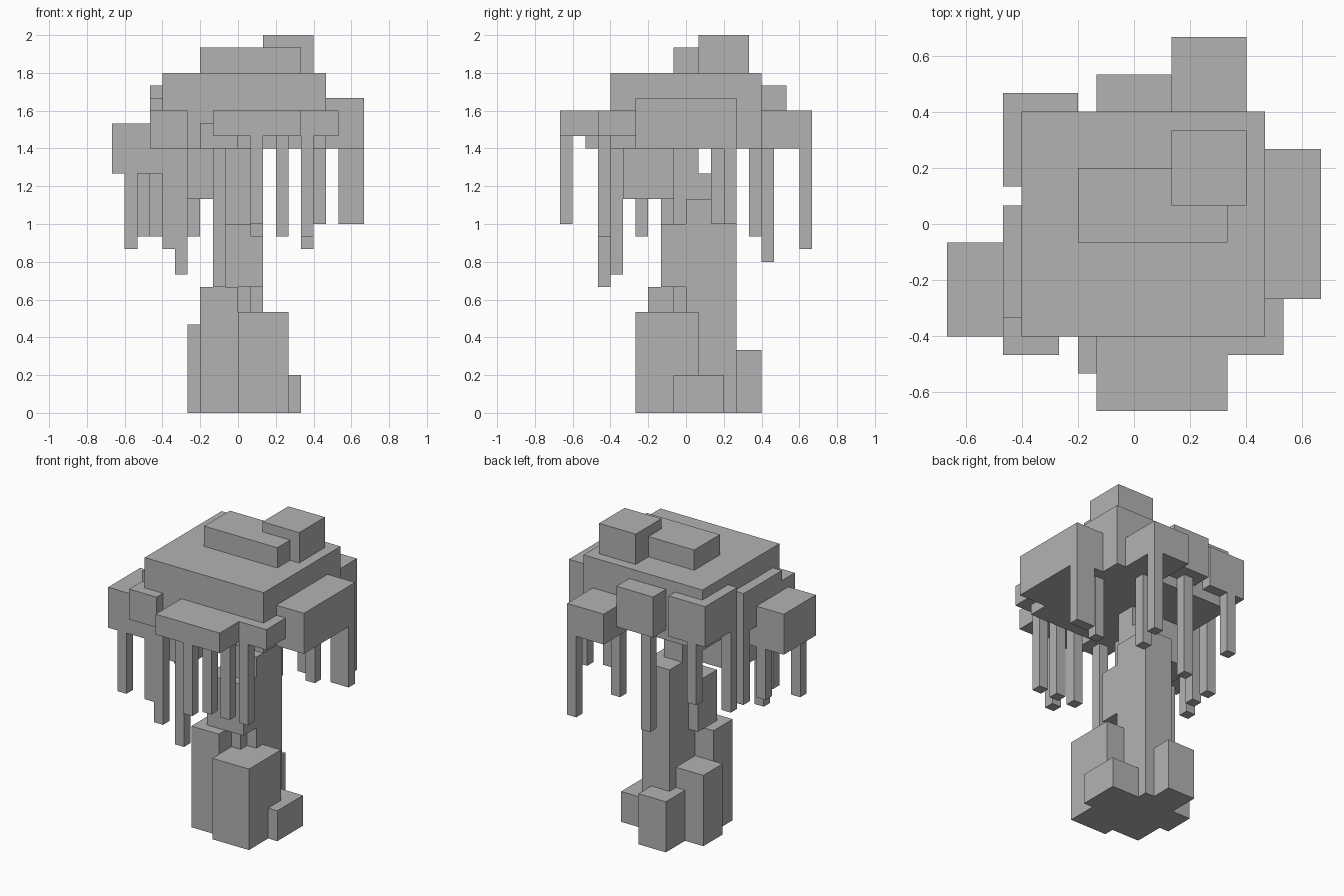
import bpy
import bmesh

UNIT = 1 / 15  # the whole tree sits on a grid of fifteen cells per unit

cube = bpy.data.objects.get("Cube")
if cube:
    bpy.data.objects.remove(cube, do_unlink=True)

grey = bpy.data.materials.new("plain grey")
grey.use_nodes = True
shade = (0.45, 0.45, 0.45, 1)
grey.diffuse_color = shade
grey.node_tree.nodes["Principled BSDF"].inputs["Base Color"].default_value = shade


def box(name, x, y, z):
    """Block spanning the given (low, high) grid ranges."""
    mesh = bpy.data.meshes.new(name)
    bm = bmesh.new()
    bmesh.ops.create_cube(bm, size=1)
    for vert in bm.verts:
        vert.co = [UNIT * (span[0] if c < 0 else span[1])
                   for c, span in zip(vert.co, (x, y, z))]
    bm.to_mesh(mesh)
    bm.free()
    mesh.materials.append(grey)
    block = bpy.data.objects.new(name, mesh)
    bpy.context.collection.objects.link(block)
    return block


# Trunk, stepping up towards the crown
box("trunk_column", x=(-1, 2), y=(0, 4), z=(0, 17))
box("trunk_bulge", x=(-2, 2), y=(-2, 1), z=(10, 15))
box("trunk_ridge", x=(-1, 1), y=(-1, 0), z=(0, 10))
box("trunk_neck", x=(-1, 1), y=(-1, 1), z=(15, 21))
box("trunk_fork", x=(-1, 1), y=(0, 2), z=(15, 19))

# Roots around the foot of the trunk
box("root_front_left", x=(0, 4), y=(-4, 1), z=(0, 8))
box("root_front_right", x=(-3, 0), y=(-3, 0), z=(0, 10))
box("root_right", x=(-4, -1), y=(0, 3), z=(0, 7))
box("root_back", x=(-2, 1), y=(3, 6), z=(0, 5))
box("root_left", x=(2, 5), y=(-1, 3), z=(0, 3))

# Crown and the blocks stacked on it
box("crown", x=(-6, 7), y=(-6, 6), z=(21, 27))
box("crown_upper_ledge", x=(-3, 5), y=(-1, 3), z=(27, 29))
box("crown_top", x=(2, 6), y=(1, 5), z=(27, 30))
box("crown_underside", x=(-6, -2), y=(-5, 1), z=(17, 21))

# Foliage clumps around the rim
box("clump_front", x=(-2, 5), y=(-10, -6), z=(22, 24))
box("clump_front_low", x=(-3, 0), y=(-8, -6), z=(21, 23))
box("clump_front_left", x=(3, 8), y=(-7, -4), z=(22, 24))
box("clump_left", x=(6, 10), y=(-4, 4), z=(21, 25))
box("clump_front_right", x=(-7, -4), y=(-7, -5), z=(21, 24))
box("clump_right_inner", x=(-7, -4), y=(-5, 1), z=(21, 25))
box("clump_right_outer", x=(-10, -6), y=(-6, -1), z=(19, 23))
box("clump_back_right", x=(-7, -3), y=(2, 7), z=(22, 26))
box("clump_back", x=(-2, 2), y=(5, 8), z=(22, 26))
box("clump_back_left", x=(2, 6), y=(4, 10), z=(21, 24))

# Hanging strands, one cell thick: column, row and lower end
strands = {
    "front": [(-2, -7, 10), (1, -10, 15), (1, -7, 14), (3, -7, 14), (5, -7, 14),
              (-5, -6, 11), (-6, -6, 13), (-4, -4, 14)],
    "right": [(-9, -6, 13), (-8, -2, 14), (-7, 0, 14), (-7, 2, 14)],
    "back": [(-6, 6, 16), (-1, 6, 12), (3, 5, 14), (5, 9, 13)],
    "left": [(6, 2, 15), (9, 3, 15), (8, 3, 15)],
}
for side, places in strands.items():
    for number, (x, y, low) in enumerate(places, start=1):
        box(f"strand_{side}_{number}", (x, x + 1), (y, y + 1), (low, 22.5))
